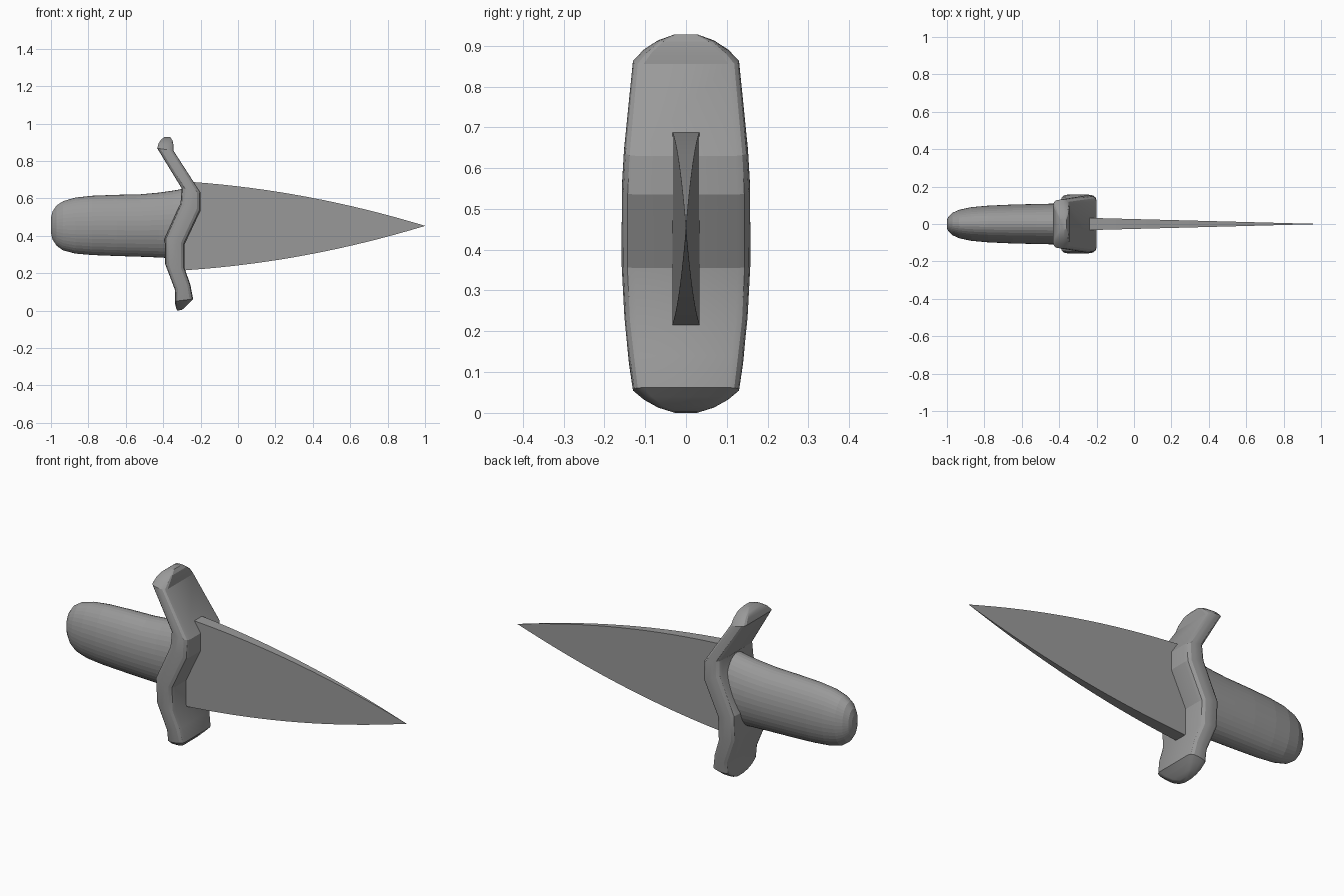
import bpy, bmesh
from math import sin, cos, pi

if "Cube" in bpy.data.objects:
    bpy.data.objects.remove(bpy.data.objects["Cube"])

# Dark grey metal shared by all parts
grey = bpy.data.materials.new("dark_grey")
grey.diffuse_color = (.32, .32, .32, 1)
grey.use_nodes = True
grey.node_tree.nodes["Principled BSDF"].inputs["Base Color"].default_value = grey.diffuse_color


def make(name, rings, smooth=None):
    """Skin a list of equal-length vertex rings and cap both ends."""
    bm = bmesh.new()
    loops = [[bm.verts.new(p) for p in ring] for ring in rings]
    n = len(loops[0])
    for a, b in zip(loops, loops[1:]):
        for i in range(n):
            j = (i + 1) % n
            bm.faces.new((a[i], a[j], b[j], b[i]))
    bm.faces.new(loops[0][::-1])
    bm.faces.new(loops[-1])
    bmesh.ops.recalc_face_normals(bm, faces=bm.faces)
    mesh = bpy.data.meshes.new(name)
    bm.to_mesh(mesh)
    bm.free()
    mesh.materials.append(grey)
    obj = bpy.data.objects.new(name, mesh)
    bpy.context.collection.objects.link(obj)
    if smooth:
        bpy.ops.object.select_all(action='DESELECT')
        bpy.context.view_layer.objects.active = obj
        obj.select_set(True)
        bpy.ops.object.shade_smooth_by_angle(angle=smooth)
    return obj


# Handle: elliptical sections (x, half width, bottom z, top z)
sections = [(-1.0, .022, .415, .497), (-.992, .040, .380, .530), (-.97, .060, .347, .562),
            (-.935, .076, .322, .585), (-.87, .090, .305, .604), (-.78, .098, .297, .614),
            (-.65, .104, .292, .619), (-.52, .107, .288, .622), (-.42, .109, .284, .631),
            (-.35, .110, .28, .641), (-.29, .110, .277, .652)]
make("handle", [
    [(x, w * cos(2 * pi * i / 40), (b + t) / 2 + (t - b) / 2 * sin(2 * pi * i / 40))
     for i in range(40)] for x, w, b, t in sections])

# Guard: zigzag bar, each section (left x, left z, right x, right z, half width)
guard_path = [(-.325, .0, -.30, .004, .03), (-.33, .012, -.283, .017, .07),
              (-.335, .03, -.26, .04, .105), (-.338, .05, -.24, .062, .13),
              (-.337, .11, -.255, .14, .140),
              (-.39, .25, -.285, .225, .151), (-.392, .385, -.285, .355, .158),
              (-.307, .575, -.20, .535, .157), (-.302, .655, -.20, .63, .152),
              (-.432, .868, -.345, .855, .13), (-.425, .893, -.345, .883, .105),
              (-.412, .914, -.35, .91, .07), (-.395, .927, -.362, .927, .03)]
quarter = [(1, .80), (.88, .91), (.62, .975), (.2, 1)]
half = quarter + [(-u, v) for u, v in reversed(quarter)]
outline = half + [(u, -v) for u, v in reversed(half)]
make("guard", [
    [((lx + rx) / 2 + u * (rx - lx) / 2, v * w, (lz + rz) / 2 + u * (rz - lz) / 2)
     for u, v in outline] for lx, lz, rx, rz, w in guard_path], 0.38)

# Blade: curved leaf outline, thinning evenly towards the point,
# with a slanted root buried in the guard
rings = [[(-.265, .034, .690), (-.265, -.034, .690), (-.325, -.034, .212), (-.325, .034, .212)]]
steps = 16
for k in range(steps + 1):
    t = k / steps
    h = max(.235 * (1 - .38 * t - .62 * t * t), .0005)
    d = max(.033 * (1 - t), .0004)
    x = -.25 + 1.25 * t
    rings.append([(x, d, .453 + h), (x, -d, .453 + h), (x, -d, .453 - h), (x, d, .453 - h)])
make("blade", rings)
